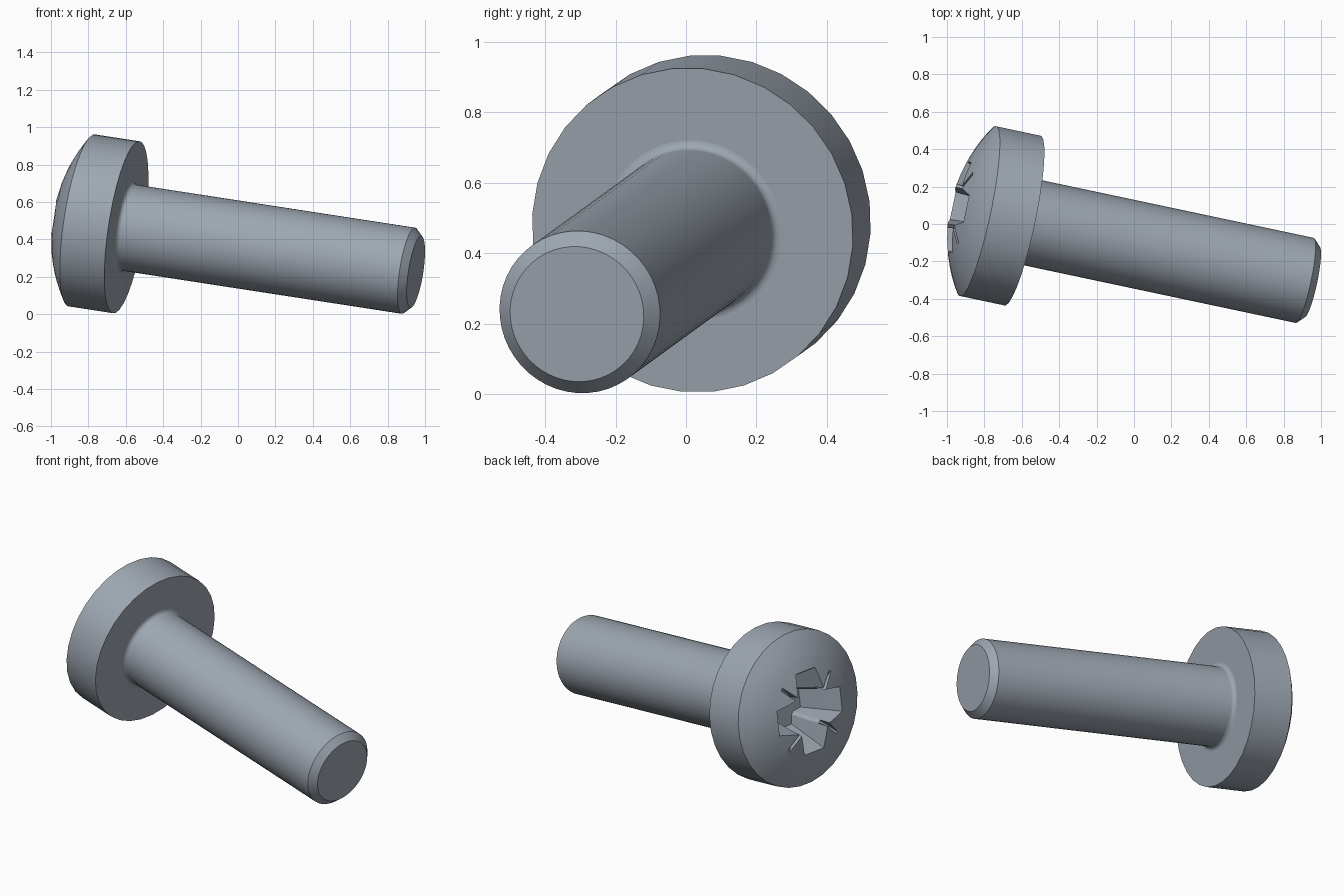
import bpy, bmesh, math
from mathutils import Vector, Matrix

if "Cube" in bpy.data.objects:
    bpy.data.objects.remove(bpy.data.objects["Cube"])

# Steel material
steel = bpy.data.materials.new("grey_steel")
steel.use_nodes = True
COLOUR = (0.34, 0.385, 0.44, 1)
steel.diffuse_color = COLOUR
steel.node_tree.nodes["Principled BSDF"].inputs["Base Color"].default_value = COLOUR

# Local frame: origin at the bearing face, +Z out through the head
z_axis = -Vector((1, -0.212, -0.154)).normalized()
y_axis = (Vector((0, 0, 1)) - z_axis * z_axis.z).normalized()
x_axis = y_axis.cross(z_axis)
FRAME = Matrix((x_axis, y_axis, z_axis)).transposed().to_4x4()
FRAME.translation = (-0.597, 0.0185, 0.465)

HEAD_R, SHAFT_R, RIM_Z, DOME_H = 0.466, 0.233, 0.246, 0.142
DOME_R = (HEAD_R ** 2 + DOME_H ** 2) / (2 * DOME_H)
APEX = RIM_Z + DOME_H


def loft(name, rings):
    """Skin counter-clockwise rings in order, cap both ends, shade smooth."""
    bm = bmesh.new()
    loops = [[bm.verts.new(p) for p in ring] for ring in rings]
    for a, b in zip(loops, loops[1:]):
        for i in range(len(a)):
            j = (i + 1) % len(a)
            bm.faces.new((a[i], a[j], b[j], b[i]))
    bm.faces.new(loops[0][::-1])
    bm.faces.new(loops[-1])
    mesh = bpy.data.meshes.new(name)
    bm.to_mesh(mesh)
    bm.free()
    mesh.materials.append(steel)
    obj = bpy.data.objects.new(name, mesh)
    obj.matrix_world = FRAME
    bpy.context.collection.objects.link(obj)
    bpy.ops.object.select_all(action='DESELECT')
    obj.select_set(True)
    bpy.context.view_layer.objects.active = obj
    bpy.ops.object.shade_smooth_by_angle(angle=math.radians(25))


def circle(r, z, n):
    """Ring of n points, offset half a step."""
    return [(r * math.cos(t), r * math.sin(t), z)
            for t in (math.tau * (i + 0.5) / n for i in range(n))]


def dome_z(x, y):
    return APEX - DOME_R + math.sqrt(DOME_R ** 2 - x * x - y * y)


def recess_ring(reach, half, inner, tick, height):
    """Four tapered wings, with a thin diagonal tick between each pair."""
    wing = Vector((reach, half))
    corner = Vector((inner + 0.008, inner - 0.008))
    side = [wing, (wing + corner) / 2, corner, Vector((tick + 0.006, tick - 0.006))]
    quarter = side + [p.yx for p in reversed(side)]
    ring = []
    for k in range(4):
        turn = Matrix.Rotation(k * math.pi / 2, 2)
        for p in quarter:
            x, y = turn @ p
            ring.append((x, y, height(x, y)))
    return ring


# Shaft: chamfered tip, fillet flaring into the head
FILLET = 0.025
profile = [(0.194, -1.6), (SHAFT_R, -1.56)]
for i in range(6):
    t = i / 5 * math.pi / 2
    profile.append((SHAFT_R + FILLET * (1 - math.cos(t)), FILLET * (math.sin(t) - 1)))
profile.append((SHAFT_R + FILLET, 0.02))
loft("shaft", [circle(r, z, 48) for r, z in profile])

# Head: flat bearing face, straight rim, dome
rings = [circle(HEAD_R, 0, 32)]
for i in range(5):
    r = HEAD_R + (0.3 - HEAD_R) * i / 4
    rings.append(circle(r, dome_z(r, 0), 32))

# Cross recess: mouth on the dome, ticks ramping into it, deep floor
rings.append(recess_ring(0.247, 0.075, 0.11, 0.19, dome_z))
rings.append(recess_ring(0.225, 0.072, 0.103, 0.103, lambda x, y: APEX - 0.085))
rings.append(recess_ring(0.14, 0.06, 0.075, 0.075, lambda x, y: APEX - 0.28))
loft("head", rings)
